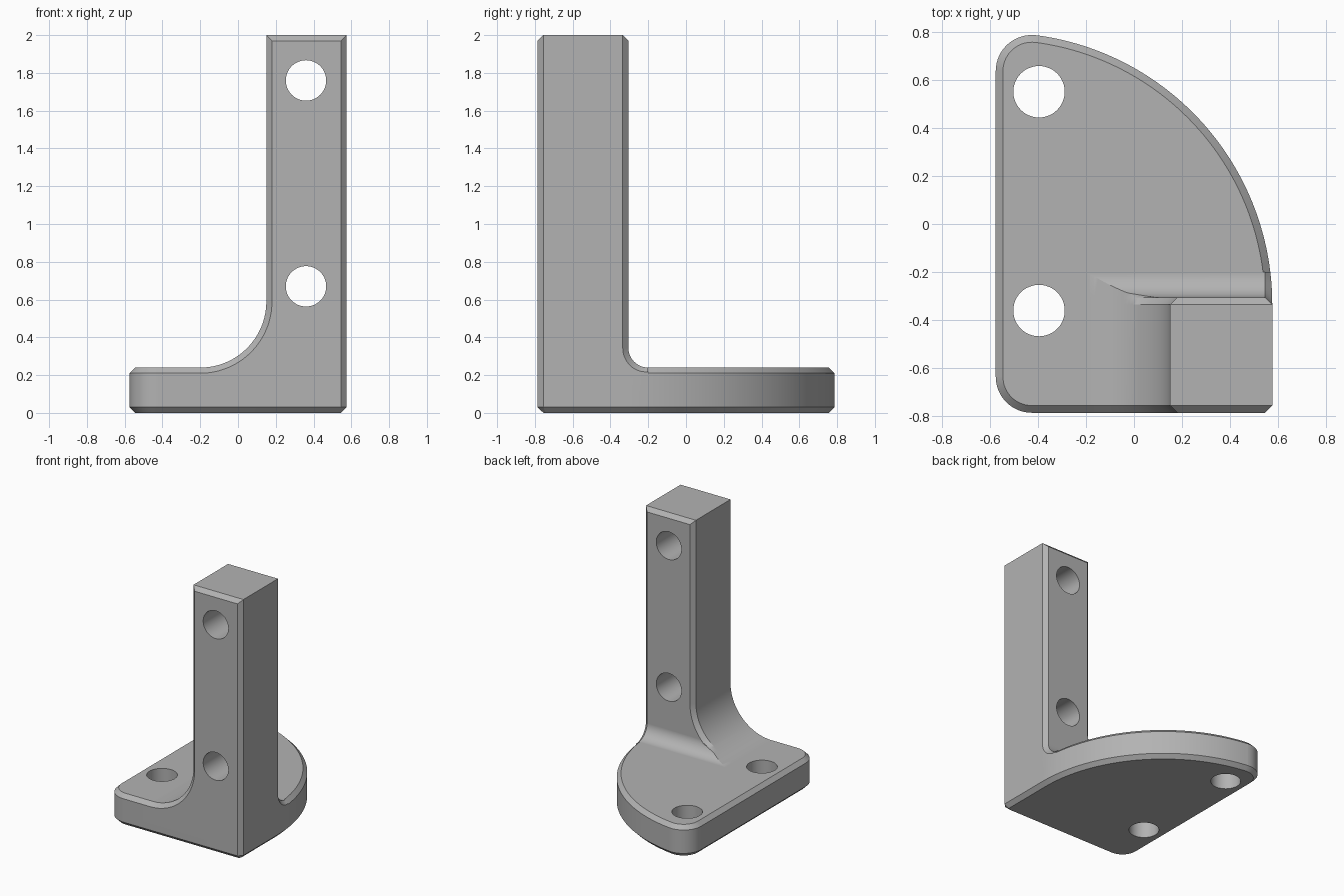
import bpy, bmesh, math

cube = bpy.data.objects.get("Cube")
if cube:
    bpy.data.objects.remove(cube, do_unlink=True)

C = 0.03          # chamfer size
grey = bpy.data.materials.new("grey")
grey.use_nodes = True
COLOUR = (0.45, 0.45, 0.45, 1)
grey.diffuse_color = COLOUR
grey.node_tree.nodes["Principled BSDF"].inputs["Base Color"].default_value = COLOUR


def arc(cx, cy, r, a0, a1, n):
    """Points on an arc, angles in degrees."""
    return [(cx + r * math.cos(math.radians(a0 + (a1 - a0) * i / n)),
             cy + r * math.sin(math.radians(a0 + (a1 - a0) * i / n))) for i in range(n + 1)]


def loft(name, loops):
    """Closed solid through matching 3D loops."""
    bm = bmesh.new()
    rings = [[bm.verts.new(p) for p in loop] for loop in loops]
    n = len(rings[0])
    for a, b in zip(rings, rings[1:]):
        for i in range(n):
            j = (i + 1) % n
            bm.faces.new((a[i], a[j], b[j], b[i]))
    bm.faces.new(rings[0][::-1])
    bm.faces.new(rings[-1])
    bmesh.ops.recalc_face_normals(bm, faces=bm.faces)
    mesh = bpy.data.meshes.new(name)
    bm.to_mesh(mesh)
    bm.free()
    mesh.materials.append(grey)
    obj = bpy.data.objects.new(name, mesh)
    bpy.context.collection.objects.link(obj)
    return obj


def combine(obj, other, operation):
    """Apply a boolean and drop the helper."""
    mod = obj.modifiers.new("cut", 'BOOLEAN')
    mod.operation, mod.object, mod.solver = operation, other, 'EXACT'
    bpy.context.view_layer.objects.active = obj
    bpy.ops.object.modifier_apply(modifier=mod.name)
    bpy.data.objects.remove(other, do_unlink=True)


# Plan outline of the foot plate, inset by d
def plan(d, z):
    leg = C - 0.586 * d
    pts = [(0.575 - d - leg, -0.785 + d), (0.575 - d, -0.785 + d + leg)]
    pts += arc(-0.555, -0.335, 1.13 - d, 0, 82.4, 48)
    pts += arc(-0.425, 0.636, 0.15 - d, 82.4, 180, 16)
    pts += arc(-0.425, -0.635, 0.15 - d, 180, 270, 16)
    return [(x, y, z) for x, y in pts]


# Front profile of the upright with its large side curve
def front_profile(y, d, right, fade=False):
    pts = []
    n = 32
    for i in range(n + 1):
        t = i / n
        k = min(1, max(0, (t - 0.33) / 0.17)) if fade else 1
        a = math.radians(-90 + 90 * t)
        r = 0.35 + d * k
        pts.append((-0.2 + r * math.cos(a), 0.59 + r * math.sin(a)))
    pts += [(0.15 + d, 2 - d), (right, 2 - d), (right, 0.1), (-0.2, 0.1)]
    return [(x, y, z) for x, z in pts]


# Side profile: back wall of the upright with its small fillet
def side_profile(x, d):
    pts = arc(-0.2, 0.345, 0.105 + d, 270, 180, 16)
    pts += [(-0.305 - d, 2.5), (-1, 2.5), (-1, 0.05), (-0.2, 0.05)]
    return [(x, y, z) for y, z in pts]


# Upright with chamfered front and back edges
upright = loft("upright", [
    front_profile(-0.785, C, 0.575 - C),
    front_profile(-0.755, 0, 0.575),
    front_profile(-0.335, 0, 0.575),
    front_profile(-0.305, C, 0.575, True),
    front_profile(-0.15, C, 0.575, True)])
combine(upright, loft("back_shape", [
    side_profile(-1, 0), side_profile(0.575 - C, 0), side_profile(0.575, C)]), 'INTERSECT')
combine(upright, loft("plan_shape", [plan(0, -1), plan(0, 3)]), 'INTERSECT')

# Foot plate joined to the upright
bracket = loft("corner_bracket", [
    plan(C, 0), plan(0, C), plan(0, 0.24 - C), plan(C, 0.24)])
combine(bracket, upright, 'UNION')

# Screw holes through the plate and the upright
for y in (0.55, -0.36):
    ring = arc(-0.395, y, 0.107, 0, 360, 48)[:-1]
    combine(bracket, loft("plate_hole", [[(a, b, z) for a, b in ring] for z in (-0.5, 0.5)]), 'DIFFERENCE')
for z in (1.76, 0.67):
    ring = arc(0.36, z, 0.107, 0, 360, 48)[:-1]
    combine(bracket, loft("upright_hole", [[(a, y, b) for a, b in ring] for y in (-1, 0.2)]), 'DIFFERENCE')

# Smooth curves, crisp chamfers
bpy.ops.object.select_all(action='DESELECT')
bracket.select_set(True)
bpy.context.view_layer.objects.active = bracket
bpy.ops.object.shade_smooth_by_angle(angle=math.radians(15))
normals = bracket.modifiers.new("weighted_normals", 'WEIGHTED_NORMAL')
normals.keep_sharp = True
